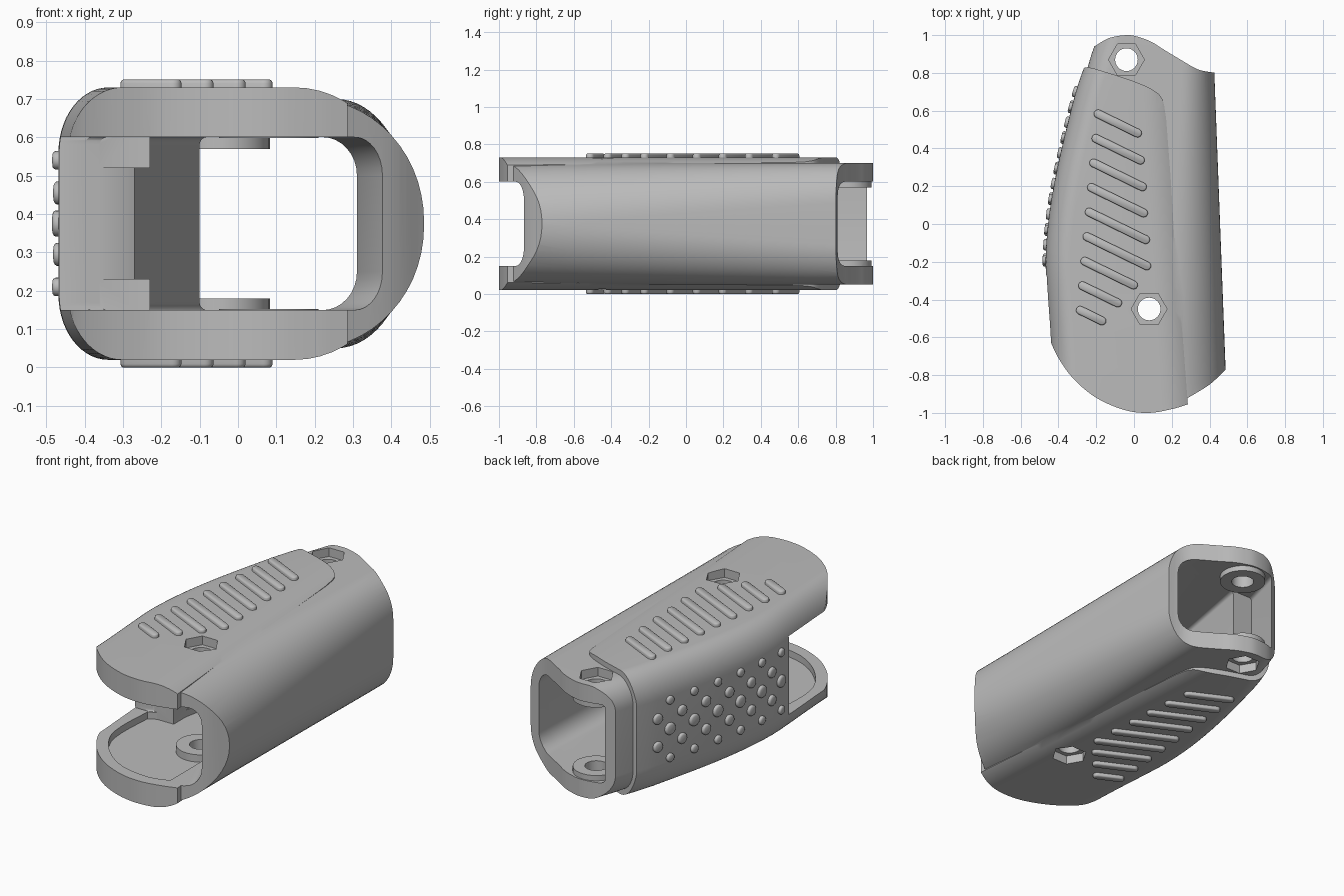
import bpy, bmesh, math
from mathutils import Vector, Matrix

cube = bpy.data.objects.get("Cube")
if cube:
    bpy.data.objects.remove(cube)

MID = 0.375  # height of the mirror plane

grey = bpy.data.materials.new("satin_grey")
grey.use_nodes = True
grey.diffuse_color = (0.5, 0.5, 0.5, 1)
grey.node_tree.nodes["Principled BSDF"].inputs["Base Color"].default_value = (0.5, 0.5, 0.5, 1)


def make(name, bm):
    bmesh.ops.recalc_face_normals(bm, faces=bm.faces)
    mesh = bpy.data.meshes.new(name)
    bm.to_mesh(mesh)
    bm.free()
    obj = bpy.data.objects.new(name, mesh)
    bpy.context.collection.objects.link(obj)
    mesh.materials.append(grey)
    return obj


def skin(name, rings):
    """Solid through a series of closed rings with capped ends."""
    bm = bmesh.new()
    loops = [[bm.verts.new(p) for p in ring] for ring in rings]
    n = len(loops[0])
    for a, b in zip(loops, loops[1:]):
        for i in range(n):
            j = (i + 1) % n
            bm.faces.new((a[i], a[j], b[j], b[i]))
    bm.faces.new(loops[0])
    bm.faces.new(loops[-1])
    return make(name, bm)


def prism(name, outline, z0, z1):
    return skin(name, [[(x, y, z) for x, y in outline] for z in (z0, z1)])


def disc(name, centre, radius, z0, z1, sides=32):
    ring = [(centre[0] + radius * math.cos(math.tau * i / sides),
             centre[1] + radius * math.sin(math.tau * i / sides)) for i in range(sides)]
    return prism(name, ring, z0, z1)


def boolean(obj, cutter, operation):
    mod = obj.modifiers.new(operation, 'BOOLEAN')
    mod.operation, mod.object, mod.solver = operation, cutter, 'EXACT'
    bpy.context.view_layer.objects.active = obj
    bpy.ops.object.modifier_apply(modifier=mod.name)
    bpy.data.objects.remove(cutter)


def smooth_line(points, steps=5):
    """Catmull-Rom curve through the points."""
    p = [Vector(q) for q in points]
    p = [2 * p[0] - p[1]] + p + [2 * p[-1] - p[-2]]
    out = []
    for a, b, c, d in zip(p, p[1:], p[2:], p[3:]):
        for k in range(steps):
            t = k / steps
            out.append(0.5 * (2 * b + (c - a) * t + (2 * a - 5 * b + 4 * c - d) * t * t
                              + (3 * b - a - 3 * c + d) * t ** 3))
    return [tuple(q) for q in out] + [tuple(points[-1])]


def section(y, xl, xr, half, left, right, steps=14):
    """Cross-section with elliptical corners: left and right are (rx, rz)."""
    ring = []
    for sx, sz, start in ((1, 1, 0), (-1, 1, 1), (-1, -1, 2), (1, -1, 3)):
        rx, rz = right if sx > 0 else left
        cx = (xr - rx) if sx > 0 else (xl + rx)
        for i in range(steps + 1):
            a = (start + i / steps * 0.9999) * math.pi / 2
            ring.append((cx + rx * math.cos(a), y, MID + sz * (half - rz) + rz * math.sin(a)))
    return ring


def right_edge(y):
    return 0.485 - 0.038 * (y + 0.77)


def right_corner(y):
    """Half-round side at the front, squarer towards the back."""
    t = min(max((y + 0.8) / 1.6, 0), 1)
    return 0.3 - 0.13 * t, 0.3245 - 0.11 * t


# Core tube, trimmed to its plan outline
core_left = smooth_line([(-1.1, -0.36), (-0.6, -0.38), (-0.2, -0.42), (0.1, -0.40), (0.5, -0.32),
                         (0.83, -0.245), (0.94, -0.21), (1.1, -0.16)], 2)
body = skin("grip_body", [section(y, x, right_edge(y), 0.325, (0.12, 0.14), right_corner(y))
                          for y, x in core_left])
back = smooth_line([(-0.21, 0.94), (-0.13, 0.985), (-0.03, 1.0), (0.04, 0.985), (0.1, 0.96),
                    (0.16, 0.922), (0.25, 0.868), (0.34, 0.818), (0.43, 0.8)])
front = smooth_line([(0.485, -0.77), (0.40, -0.85), (0.27, -0.93)])
core_plan = [(-0.7, 0.94)] + back + [(0.7, 0.8), (0.7, -0.77)] + front + [(-0.1, -0.9), (-0.3, -0.6), (-0.7, -0.5)]
boolean(body, prism("core_trim", core_plan, -0.2, 1), 'INTERSECT')

# Raised grip panel wrapping the top, side and underside, nearly flush along its long edge
panel_left = smooth_line([(-1.1, -0.42), (-0.62, -0.443), (-0.4, -0.458), (-0.2, -0.468), (0, -0.455),
                          (0.2, -0.425), (0.4, -0.383), (0.7, -0.308), (0.85, -0.256)], 3)
panel = skin("grip_panel", [section(y, x, 0.445 - 0.059 * (y + 0.95), 0.355, (0.13, 0.17), (0.3, 0.3545))
                            for y, x in panel_left])
nose = smooth_line([(0.285, -0.955), (0.2, -0.98), (0.08, -1.0), (-0.05, -0.985), (-0.2, -0.92),
                    (-0.32, -0.82), (-0.40, -0.71), (-0.443, -0.62)])
rear = smooth_line([(-0.28, 0.81), (-0.245, 0.83), (-0.12, 0.795), (0.0, 0.755), (0.1, 0.71),
                    (0.15, 0.66), (0.17, 0.56)])
boolean(body, panel, 'UNION') if boolean(
    panel, prism("panel_trim", nose + [(-0.7, -0.6), (-0.7, 0.81)] + rear, -0.2, 1), 'INTERSECT') is None else None

# Hollow through the middle: open along the front of one side, flared mouth, wider back chamber
inner = [(-1.2, -1, 0.40), (-0.9, -1, 0.39), (-0.7, -1, 0.31), (-0.271, -1, 0.318), (-0.27, -0.40, 0.318),
         (-0.22, -0.27, 0.32), (0.72, -0.10, 0.365), (0.721, -0.23, 0.365), (0.94, -0.172, 0.37),
         (1.2, -0.10, 0.37)]
cavity = skin("cavity", [section(y, xl, xr, 0.2255, (0.02, 0.02), (0.09, 0.1), 8) for y, xl, xr in inner])
boolean(body, cavity, 'DIFFERENCE')

# Shallow pocket inside the lips of both plates
pocket = smooth_line([(0.2, -0.9), (0.08, -0.93), (-0.1, -0.9), (-0.25, -0.8), (-0.36, -0.65),
                      (-0.39, -0.5), (-0.38, -0.28)], 4)
boolean(body, prism("pocket", pocket + [(-0.24, -0.2), (-0.2, 0), (0.2, 0)], 0.11, 0.64), 'DIFFERENCE')

# Screw bosses, support blocks, hex recesses and holes, mirrored top and bottom
HOLES = {"front": (0.08, -0.45), "back": (-0.04, 0.87)}


def both(z0, z1):
    return ((z0, z1), (2 * MID - z1, 2 * MID - z0))


for z0, z1 in both(0.09, 0.152):
    boolean(body, disc("front_boss", HOLES["front"], 0.13, z0, z1), 'UNION')
for z0, z1 in both(0.12, 0.18):
    boolean(body, disc("back_boss", HOLES["back"], 0.123, z0, z1), 'UNION')
for z0, z1 in both(0.09, 0.23):
    block = [(-0.41, -0.255), (-0.23, -0.255), (-0.23, -0.05), (-0.41, -0.05)]
    boolean(body, prism("support_block", block, z0, z1), 'UNION')
for key, centre in HOLES.items():
    surface = 0.02 if key == "front" else 0.05
    boolean(body, disc("screw_hole", centre, 0.06, -0.2, 1), 'DIFFERENCE')
    for z0, z1 in both(-0.1, surface + 0.05):
        boolean(body, disc("nut_recess", centre, 0.095, z0, z1, 6), 'DIFFERENCE')


def finish(obj, angle):
    bpy.ops.object.select_all(action='DESELECT')
    obj.select_set(True)
    bpy.context.view_layer.objects.active = obj
    bpy.ops.object.shade_smooth_by_angle(angle=math.radians(angle))


finish(body, 25)

# Slanted grip ribs on both faces
R = 0.0225
slope = Vector((0.225, -0.11)).normalized()
side = Vector((-slope.y, slope.x))
for i, length in enumerate((0.255, 0.285, 0.31, 0.33, 0.355, 0.375, 0.31, 0.23, 0.15)):
    a = Vector((-0.2 - 0.0118 * i, 0.588 - 0.13 * i)) + slope * R * 0.5
    b = a + slope * (length - R)
    for label, sign in (("top", 1), ("bottom", -1)):
        rings = []
        for r, h in ((R, 0.34), (R, 0.366), (R * 0.9, 0.372), (R * 0.7, 0.375)):
            ring = []
            for end, turn in ((b, -0.5), (a, 0.5)):
                for k in range(9):
                    t = (turn + k / 8) * math.pi
                    p = end + slope * r * math.cos(t) + side * r * math.sin(t)
                    ring.append((p.x, p.y, MID + sign * h))
            rings.append(ring)
        finish(skin(f"{label}_rib_{i + 1}", rings), 40)


# Staggered flat studs with bevelled rims on the side wall
def wall_x(y):
    for (y0, x0), (y1, x1) in zip(panel_left, panel_left[1:]):
        if y0 <= y <= y1:
            return x0 + (x1 - x0) * (y - y0) / (y1 - y0), (x1 - x0) / (y1 - y0)


bm = bmesh.new()
for col in range(12):
    y = 0.7 - 0.081 * col
    x, lean = wall_x(y)
    rows = ((0.08, 0.03), (-0.08, 0.03)) if col % 2 == 0 else ((0.165, 0.024), (0, 0.034), (-0.165, 0.024))
    for dz, r in rows:
        place = (Matrix.Translation((x, y, MID + dz)) @ Matrix.Rotation(-math.atan(lean), 4, 'Z')
                 @ Matrix.Rotation(-math.pi / 2, 4, 'Y'))
        loops = [[bm.verts.new(place @ Vector((s * math.cos(math.tau * k / 20), s * math.sin(math.tau * k / 20), h)))
                  for k in range(20)] for s, h in ((r, -0.01), (r, 0.008), (r * 0.9, 0.013), (r * 0.7, 0.016))]
        for lo, hi in zip(loops, loops[1:]):
            for k in range(20):
                bm.faces.new((lo[k - 1], lo[k], hi[k], hi[k - 1]))
        bm.faces.new(loops[0])
        bm.faces.new(loops[-1])
finish(make("side_studs", bm), 40)
